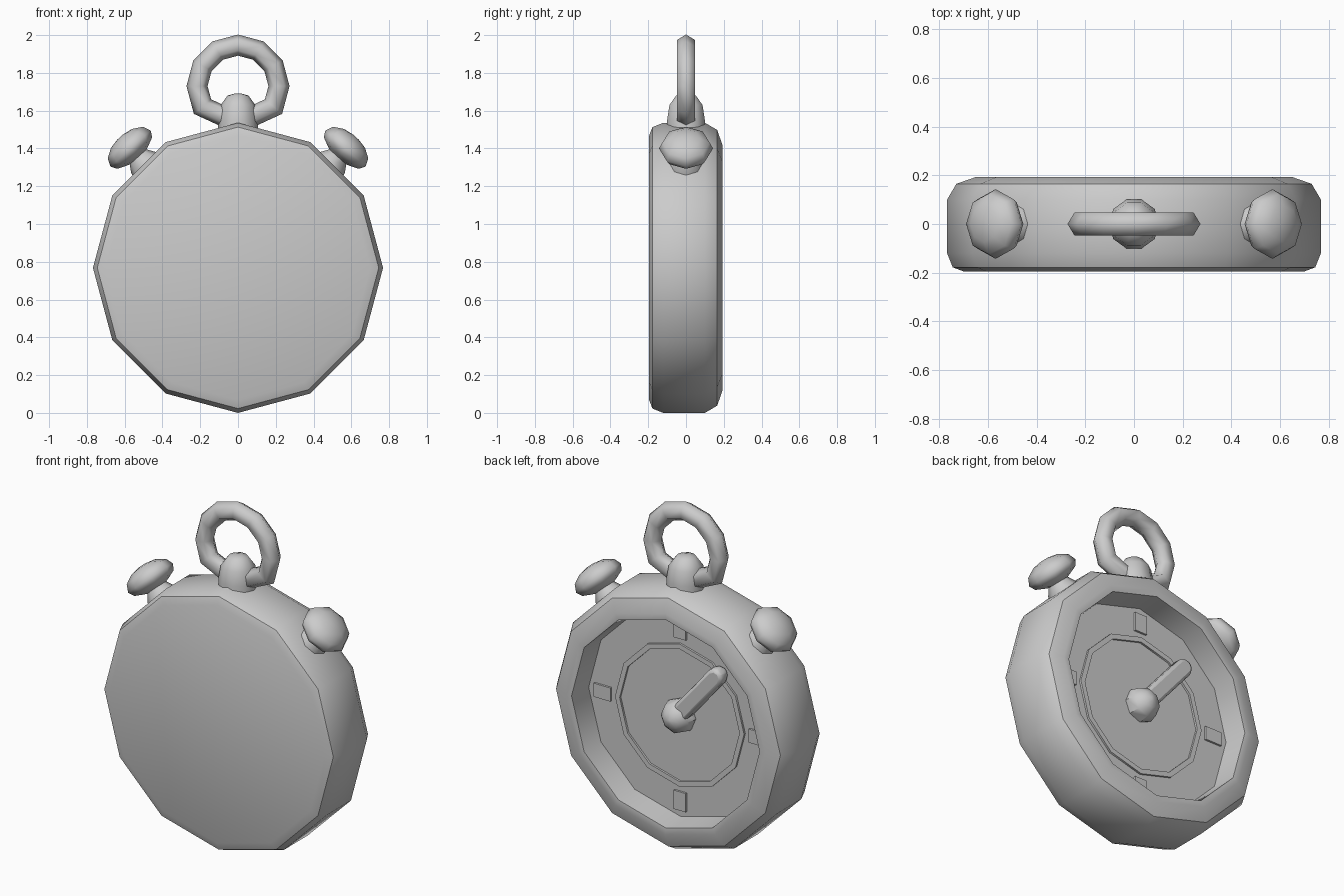
import bpy, bmesh
from math import sin, cos, pi, radians
from mathutils import Matrix, Vector

if "Cube" in bpy.data.objects:
    bpy.data.objects.remove(bpy.data.objects["Cube"])

CZ = 0.768                                         # height of the case centre
FACE = Matrix.Translation((0, 0, CZ)) @ Matrix.Rotation(-pi / 2, 4, 'X')  # local z -> +y


def finish(name, bm, angle=40):
    bmesh.ops.recalc_face_normals(bm, faces=bm.faces)
    me = bpy.data.meshes.new(name)
    bm.to_mesh(me)
    bm.free()
    ob = bpy.data.objects.new(name, me)
    bpy.context.collection.objects.link(ob)
    bpy.ops.object.select_all(action='DESELECT')
    ob.select_set(True)
    bpy.context.view_layer.objects.active = ob
    bpy.ops.object.shade_smooth_by_angle(angle=radians(angle))
    return ob


def skin(bm, rings, close_path=False):
    n = len(rings)
    for i in range(n if close_path else n - 1):
        a, b = rings[i], rings[(i + 1) % n]
        for j in range(len(a)):
            k = (j + 1) % len(a)
            bm.faces.new((a[j], a[k], b[k], b[j]))


def lathe(name, profile, sides, matrix, closed=False, angle=40):
    """Turn (radius, height) points about the local z axis; ends are capped."""
    bm = bmesh.new()
    rings = [[bm.verts.new(matrix @ Vector((r * cos(2 * pi * j / sides), r * sin(2 * pi * j / sides), h)))
              for j in range(sides)] for r, h in profile]
    skin(bm, rings, closed)
    if not closed:
        bm.faces.new(rings[0])
        bm.faces.new(rings[-1])
    return finish(name, bm, angle)


def slab(name, outline, y0, y1):
    """Extrude an (x, z) outline, measured from the case centre, along y."""
    bm = bmesh.new()
    rings = [[bm.verts.new((x, y, CZ + z)) for x, z in outline] for y in (y0, y1)]
    skin(bm, rings)
    bm.faces.new(rings[0])
    bm.faces.new(rings[1])
    return finish(name, bm)


# Case: twelve-sided, plain front, recessed dial at the back
lathe("case", [(0.70, -0.195), (0.745, -0.178), (0.768, -0.12), (0.768, 0.10),
               (0.73, 0.165), (0.65, 0.193), (0.612, 0.19), (0.60, 0.048)], 12, FACE)

# Raised trim on the dial
lathe("dial_trim", [(0.42, 0.04), (0.42, 0.06), (0.39, 0.06), (0.39, 0.04)], 12, FACE, True)

# Four hour markers
for i in range(4):
    rot = Matrix.Rotation(i * pi / 2, 2)
    corners = [rot @ Vector((x, z)) for x, z in ((0.45, -0.04), (0.56, -0.04), (0.56, 0.04), (0.45, 0.04))]
    slab(f"marker_{i + 1}", corners, 0.04, 0.06)

# Hand: round-ended bar pointing up and to -x
u = Vector((-0.645, 0.764))
v = Vector((-u.y, u.x))
bar = []
for base, start in ((0.41, -90), (0.0, 90)):
    for k in range(5):
        t = radians(start + 45 * k)
        bar.append(u * (base + 0.05 * cos(t)) + v * 0.05 * sin(t))
hand = slab("hand", bar, 0.045, 0.12)
bev = hand.modifiers.new("round", 'BEVEL')
bev.width, bev.segments = 0.018, 2

# Hub of the hand
dome = [(0.1 * cos(radians(a)), 0.06 + 0.1 * sin(radians(a))) for a in (-20, 0, 30, 60, 84)]
lathe("hand_hub", dome, 8, FACE)

# Two push buttons on flared stems
button = [(0.10, 0.68), (0.085, 0.75), (0.06, 0.79), (0.085, 0.80), (0.125, 0.818),
          (0.143, 0.85), (0.125, 0.892), (0.075, 0.922), (0.02, 0.932)]
for side, name in ((1, "right_button"), (-1, "left_button")):
    m = Matrix.Translation((0, 0, CZ)) @ Matrix.Rotation(side * radians(42), 4, 'Y')
    lathe(name, button, 8, m, angle=60)

# Crown
lathe("crown", [(0.105, 1.46), (0.105, 1.55), (0.092, 1.63), (0.055, 1.68), (0.02, 1.69)], 10,
      Matrix.Identity(4), angle=60)

# Hanging ring: hexagonal section, twelve-sided path flattened into the crown
path = [Vector((0.217 * sin(radians(a)), 1.73 + 0.217 * cos(radians(a)))) for a in range(-120, 121, 30)]
path.append(Vector((0, 1.535)))
bm = bmesh.new()
rings = []
for i, p in enumerate(path):
    a = (p - path[i - 1]).normalized()
    b = (path[(i + 1) % len(path)] - p).normalized()
    t = (a + b).normalized()
    out = Vector((-t.y, t.x)) / max(t.dot(a), 0.5)
    ring = []
    for k in range(6):
        q = p + out * 0.054 * cos(k * pi / 3)
        ring.append(bm.verts.new((q.x, 0.054 * sin(k * pi / 3), q.y)))
    rings.append(ring)
skin(bm, rings, True)
finish("hanging_ring", bm, 65)
